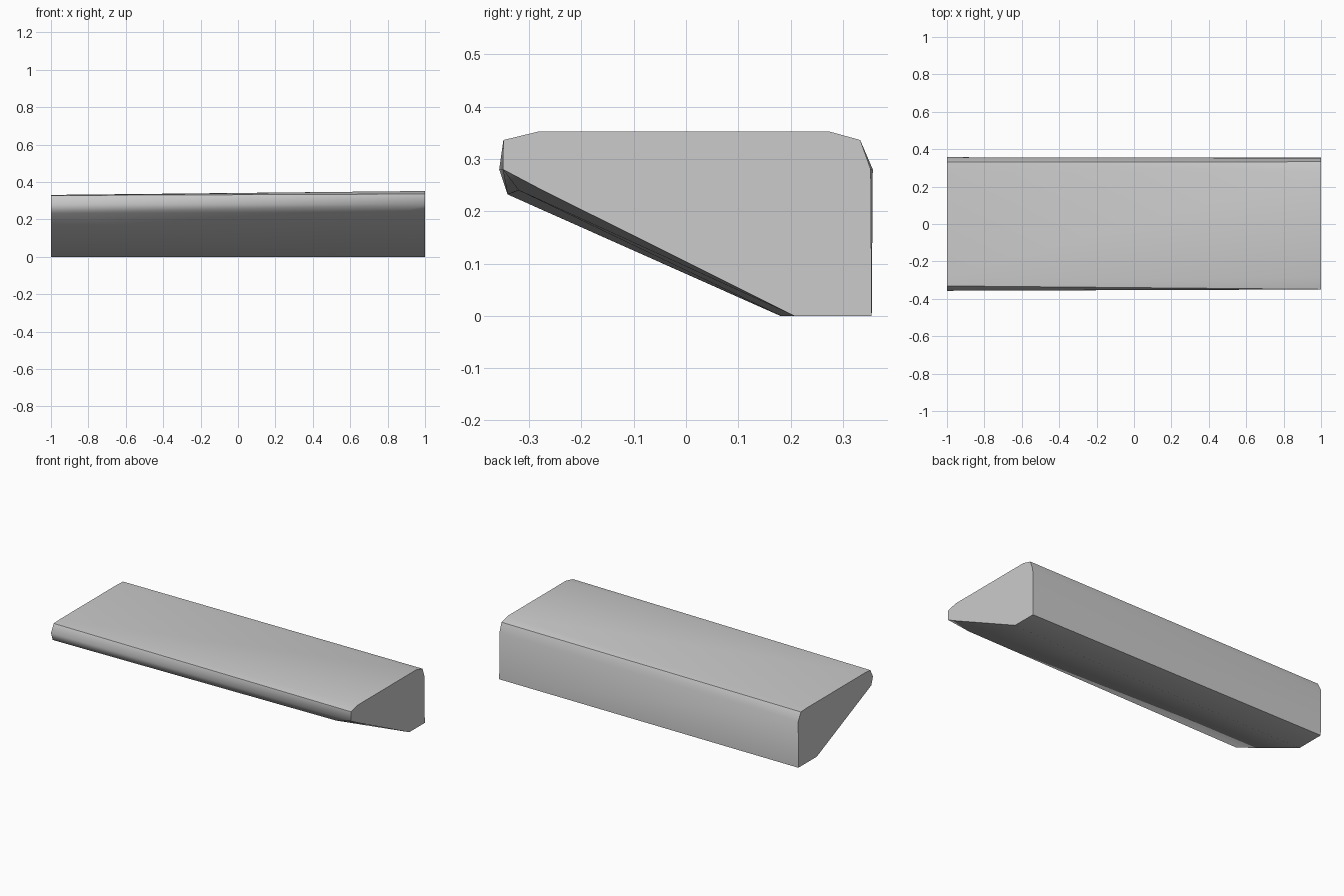
import bpy, bmesh, math

if "Cube" in bpy.data.objects:
    bpy.data.objects.remove(bpy.data.objects["Cube"])

# Wedge bar: end cross-sections (y, z), joined as a convex solid
left_end = [(0.355, 0), (0.357, 0.28), (0.331, 0.328), (0.28, 0.331),
            (-0.28, 0.331), (-0.331, 0.328), (-0.357, 0.28),
            (-0.341, 0.232), (0.18, 0)]
right_end = [(0.355, 0), (0.353, 0.28), (0.333, 0.336), (0.275, 0.352),
             (-0.283, 0.352), (-0.349, 0.336), (-0.35, 0.28),
             (-0.28, 0.243), (0.207, 0)]

bm = bmesh.new()
for x, profile in ((-1, left_end), (1, right_end)):
    for y, z in profile:
        bm.verts.new((x, y, z))

# Lower front corner and bottom edge taper towards the right end
for co in ((0.88, -0.32, 0.24), (0.46, 0.181, 0)):
    bm.verts.new(co)

hull = bmesh.ops.convex_hull(bm, input=bm.verts[:])
loose = {v for v in hull["geom_interior"] + hull["geom_unused"]
         if isinstance(v, bmesh.types.BMVert) and not v.link_faces}
bmesh.ops.delete(bm, geom=list(loose), context='VERTS')
bmesh.ops.dissolve_limit(bm, angle_limit=math.radians(0.3),
                         verts=bm.verts[:], edges=bm.edges[:])
bmesh.ops.recalc_face_normals(bm, faces=bm.faces[:])

mesh = bpy.data.meshes.new("wedge_bar")
bm.to_mesh(mesh)
bm.free()
bar = bpy.data.objects.new("wedge_bar", mesh)
bpy.context.collection.objects.link(bar)

# Soft rounded edges, sharp ends
bpy.context.view_layer.objects.active = bar
bar.select_set(True)
bpy.ops.object.shade_smooth_by_angle(angle=math.radians(30))
